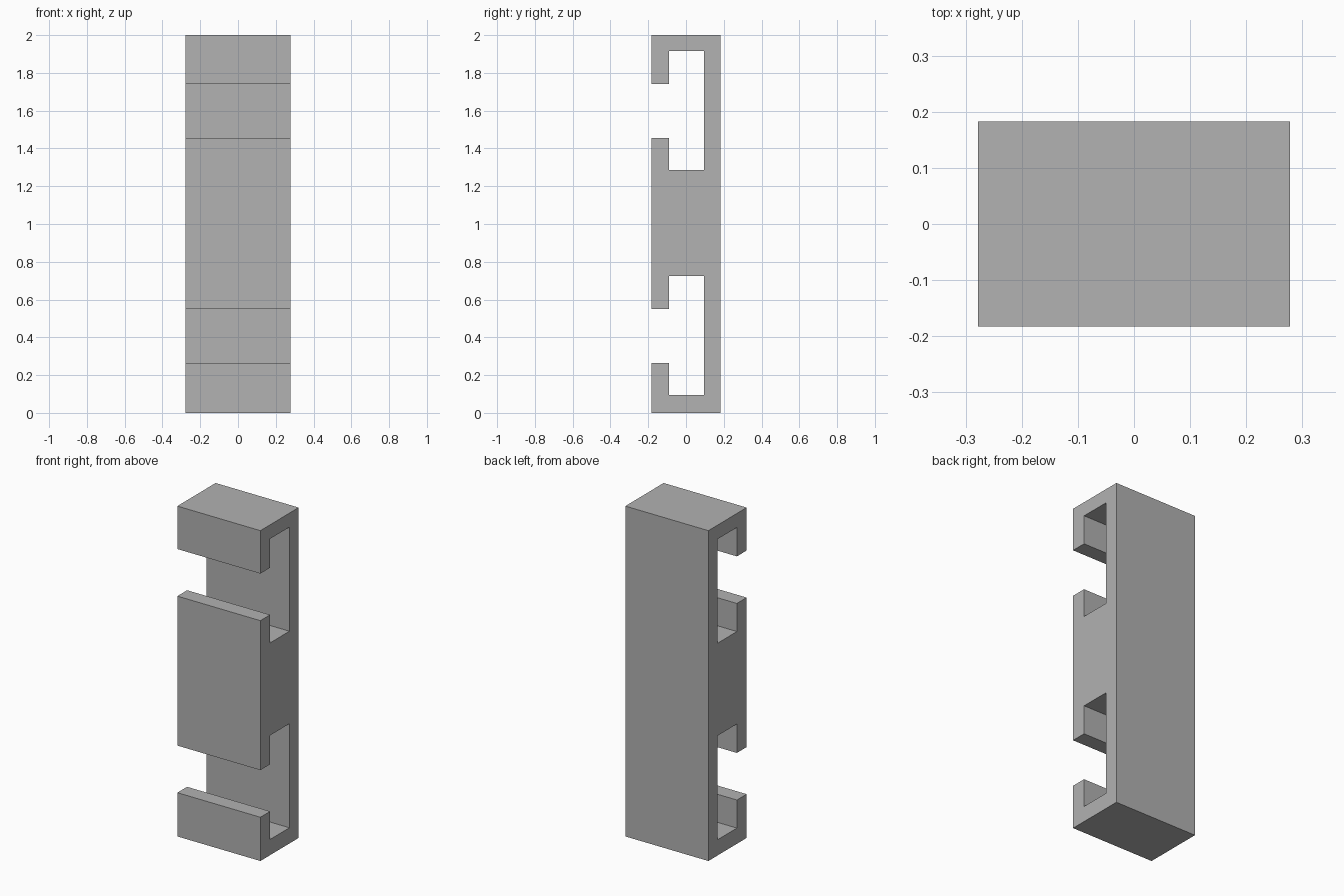
import bpy
import bmesh

cube = bpy.data.objects.get("Cube")
if cube:
    bpy.data.objects.remove(cube, do_unlink=True)

# Overall size and slot layout
HALF_WIDTH, HALF_DEPTH, HEIGHT = 0.278, 0.183, 2.0
SLOT_FRONT, SLOT_BACK = -0.09, 0.095
SLOT_BOTTOMS = (0.095, 1.285)
SLOT_HEIGHT = 0.63
MOUTH_LOW, MOUTH_HIGH = 0.17, 0.455  # mouth edges above the slot floor

# Plain grey material
grey = bpy.data.materials.new("plain_grey")
grey.use_nodes = True
colour = (0.445, 0.445, 0.445, 1.0)
grey.diffuse_color = colour
grey.node_tree.nodes["Principled BSDF"].inputs["Base Color"].default_value = colour


def slot_profile(base):
    """T-slot outline, from its mouth's lower edge to its upper edge."""
    low, high, top = base + MOUTH_LOW, base + MOUTH_HIGH, base + SLOT_HEIGHT
    return [(-HALF_DEPTH, low), (SLOT_FRONT, low), (SLOT_FRONT, base),
            (SLOT_BACK, base), (SLOT_BACK, top), (SLOT_FRONT, top),
            (SLOT_FRONT, high), (-HALF_DEPTH, high)]


# Side outline with both slots, running up the front and down the back
outline = [(-HALF_DEPTH, 0)]
for base in SLOT_BOTTOMS:
    outline += slot_profile(base)
outline += [(-HALF_DEPTH, HEIGHT), (HALF_DEPTH, HEIGHT), (HALF_DEPTH, 0)]

# Extrude the outline across the width
bm = bmesh.new()
side = bm.faces.new([bm.verts.new((-HALF_WIDTH, y, z)) for y, z in outline])
extruded = bmesh.ops.extrude_face_region(bm, geom=[side], use_keep_orig=True)
moved = [g for g in extruded["geom"] if isinstance(g, bmesh.types.BMVert)]
bmesh.ops.translate(bm, verts=moved, vec=(2 * HALF_WIDTH, 0, 0))
bmesh.ops.recalc_face_normals(bm, faces=bm.faces)

mesh = bpy.data.meshes.new("slotted_bar")
bm.to_mesh(mesh)
bm.free()
mesh.materials.append(grey)
bar = bpy.data.objects.new("slotted_bar", mesh)
bpy.context.collection.objects.link(bar)
